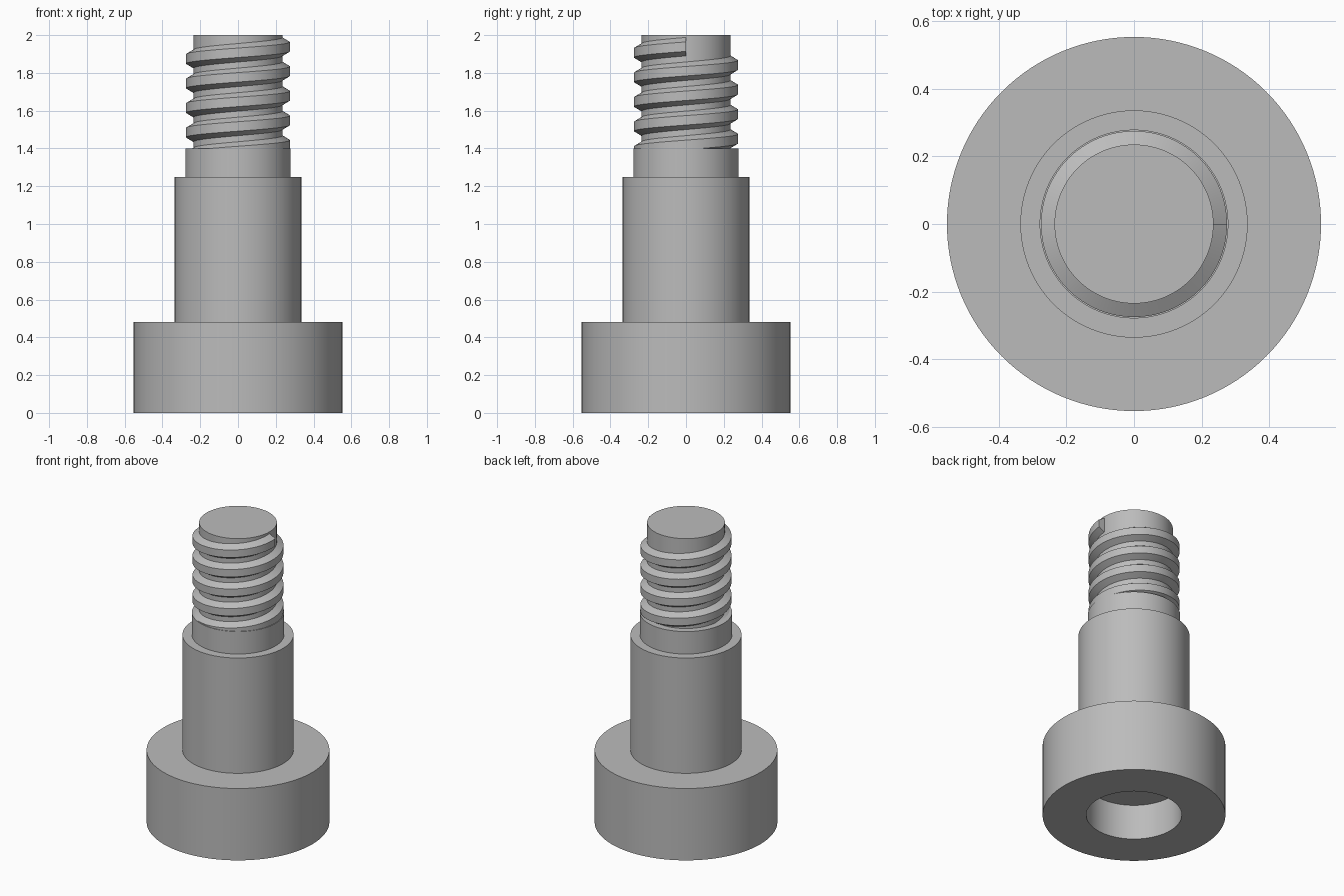
import bpy, bmesh, math

cube = bpy.data.objects.get("Cube")
if cube:
    bpy.data.objects.remove(cube, do_unlink=True)

steel = bpy.data.materials.new("grey steel")
steel.use_nodes = True
GREY = (0.5, 0.5, 0.5, 1)
steel.diffuse_color = GREY
steel.node_tree.nodes["Principled BSDF"].inputs["Base Color"].default_value = GREY

SEGMENTS = 128


def finish(name, bm):
    """Turn a bmesh into a smooth object with sharp edges kept."""
    bmesh.ops.recalc_face_normals(bm, faces=bm.faces)
    mesh = bpy.data.meshes.new(name)
    bm.to_mesh(mesh)
    bm.free()
    mesh.materials.append(steel)
    obj = bpy.data.objects.new(name, mesh)
    bpy.context.collection.objects.link(obj)
    bpy.ops.object.select_all(action='DESELECT')
    obj.select_set(True)
    bpy.context.view_layer.objects.active = obj
    bpy.ops.object.shade_smooth_by_angle(angle=math.radians(30))
    return obj


def sweep(name, section, steps, end_angle=0.0, pitch=0.0):
    """Sweep a closed (radius, z) section; a pitch makes a capped helix."""
    bm = bmesh.new()
    rings = []
    for i in range(steps + (1 if pitch else 0)):
        a = end_angle - i * math.tau / SEGMENTS
        drop = i / SEGMENTS * pitch
        rings.append([bm.verts.new((r * math.cos(a), r * math.sin(a), z - drop))
                      for r, z in section])
    count = len(section)
    pairs = list(zip(rings, rings[1:]))
    if not pitch:
        pairs.append((rings[-1], rings[0]))
    for a, b in pairs:
        for j in range(count if pitch else count - 1):
            k = (j + 1) % count
            bm.faces.new((a[j], a[k], b[k], b[j]))
    # Close the ends: helix caps, or the flat discs of the lathe
    if pitch:
        bm.faces.new(rings[0])
        bm.faces.new(rings[-1])
    else:
        for j in (0, -1):
            bm.faces.new([ring[j] for ring in rings])
    return finish(name, bm)


# Turned body: socket floor, socket wall, head, shoulder, neck, threaded core
body = [(0.289, 0.235), (0.289, 0), (0.553, 0), (0.553, 0.48), (0.336, 0.48),
        (0.336, 1.25), (0.279, 1.25), (0.279, 1.4), (0.235, 1.4), (0.235, 2)]
sweep("bolt_body", body, SEGMENTS)

# Right-handed trapezoid thread, its lower end buried in the neck
mid, crest, root = 1.939, 0.025, 0.049
thread = [(0.23, mid - root), (0.235, mid - root), (0.275, mid - crest),
          (0.275, mid + crest), (0.235, mid + root), (0.23, mid + root)]
sweep("screw_thread", thread, SEGMENTS * 5 - SEGMENTS // 8, pitch=0.13)
